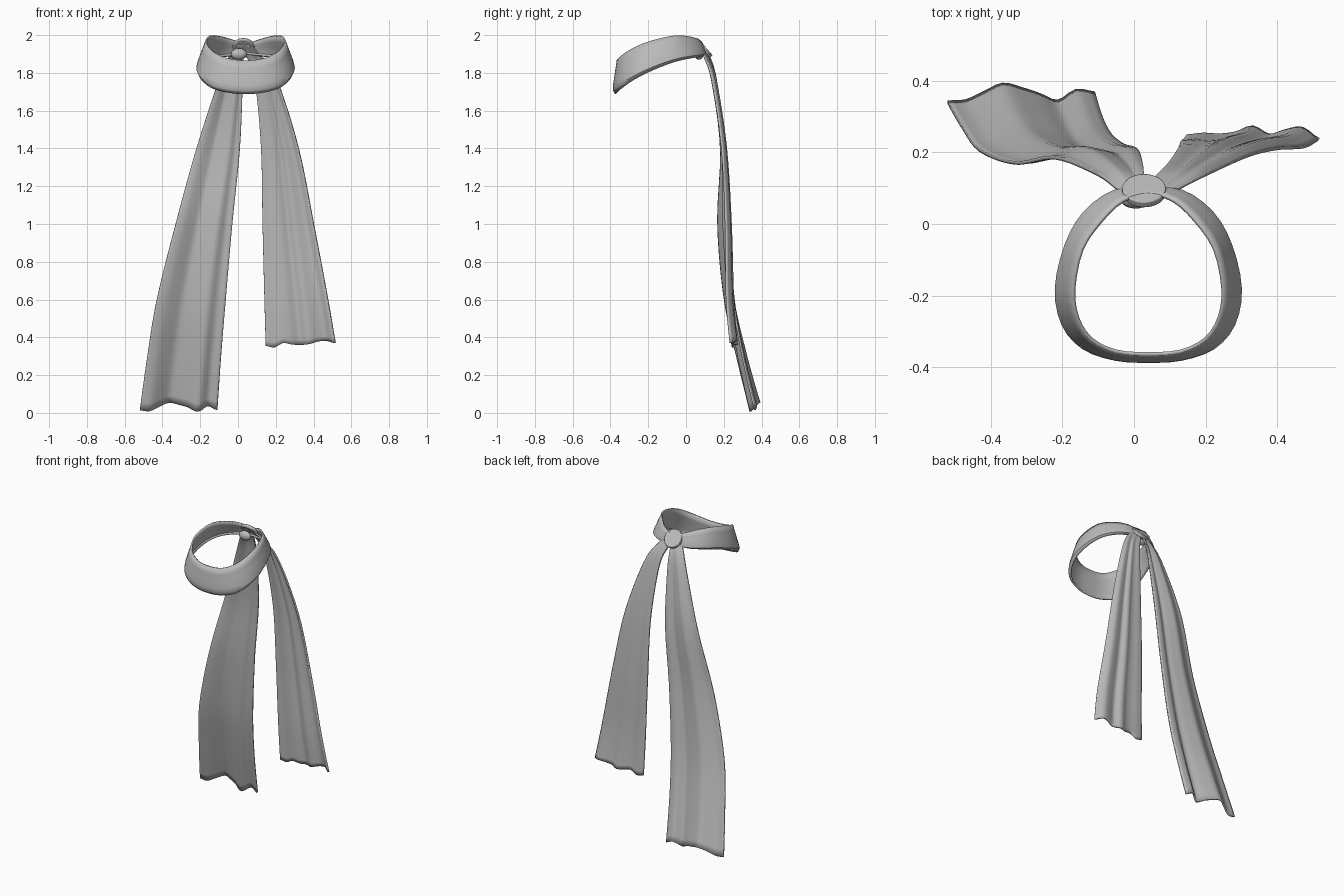
import bpy, math
from mathutils import Vector

if "Cube" in bpy.data.objects:
    bpy.data.objects.remove(bpy.data.objects["Cube"])

cloth = bpy.data.materials.new("grey cloth")
cloth.diffuse_color = (0.5, 0.5, 0.5, 1)
cloth.use_nodes = True
cloth.node_tree.nodes["Principled BSDF"].inputs["Base Color"].default_value = cloth.diffuse_color


def spline(pts, t, closed=False):
    """Smooth curve through tuples; t runs 0..1."""
    n = len(pts)
    s = t * (n if closed else n - 1)
    i = int(s) if closed else min(int(s), n - 2)
    f = s - i

    def get(k):
        return pts[k % n] if closed else pts[max(0, min(n - 1, k))]
    out = []
    for a, b, c, d in zip(get(i - 1), get(i), get(i + 1), get(i + 2)):
        out.append(b + 0.5 * f * (c - a + f * (2 * a - 5 * b + 4 * c - d
                                              + f * (3 * (b - c) + d - a))))
    return out


def finish(obj):
    obj.data.materials.clear()
    obj.data.materials.append(cloth)
    bpy.ops.object.select_all(action='DESELECT')
    obj.select_set(True)
    bpy.context.view_layer.objects.active = obj
    bpy.ops.object.shade_smooth_by_angle(angle=math.radians(40))


def ribbon(name, rows, closed=False):
    """Cloth sheet from rows of points, given a small thickness."""
    w, n = len(rows[0]), len(rows)
    faces = []
    for i in range(n if closed else n - 1):
        j = (i + 1) % n
        for k in range(w - 1):
            faces.append((i * w + k, i * w + k + 1, j * w + k + 1, j * w + k))
    mesh = bpy.data.meshes.new(name)
    mesh.from_pydata([p for r in rows for p in r], [], faces)
    obj = bpy.data.objects.new(name, mesh)
    bpy.context.collection.objects.link(obj)
    finish(obj)
    mod = obj.modifiers.new("thickness", 'SOLIDIFY')
    mod.thickness = 0.01
    mod.offset = 0


# Neck band: upper and lower edge stations from knot to front, mirrored
MID = 0.04
half = [
    (.04, .085, 1.955, .04, .095, 1.90),
    (-.03, .065, 1.975, -.055, .09, 1.89),
    (-.09, .01, 1.992, -.14, .03, 1.88),
    (-.145, -.07, 1.995, -.19, -.06, 1.86),
    (-.168, -.18, 1.97, -.217, -.18, 1.815),
    (-.158, -.26, 1.94, -.198, -.28, 1.765),
    (-.12, -.32, 1.905, -.14, -.345, 1.72),
    (-.05, -.355, 1.875, -.05, -.375, 1.697),
    (.04, -.362, 1.865, .04, -.38, 1.69),
]
loop = half + [(2 * MID - a, b, c, 2 * MID - d, e, f)
               for a, b, c, d, e, f in half[-2:0:-1]]
rows = []
for i in range(48):
    s = spline(loop, i / 48, True)
    up, low = Vector(s[:3]), Vector(s[3:])
    out = Vector((low.x - MID, low.y + 0.15, 0)).normalized()
    rows.append([up.lerp(low, v) + out * b for v, b in
                 ((0, 0), (.25, .002), (.5, .004), (.75, .006), (.9, .004), (1, -.01))])
ribbon("neck_band", rows, True)


def tail(name, keys, fold, hem):
    """Hanging tail: keys are (z, left x, left y, right x, right y)."""
    rows = []
    for i in range(33):
        t = i / 32
        z, xl, yl, xr, yr = spline(keys, t)
        row = []
        for k in range(25):
            u = k / 24
            dy = spline(fold, u)[0] * t
            dz = spline(hem, u)[0] * t ** 6
            row.append((xl + (xr - xl) * u, yl + (yr - yl) * u + dy, z + dz))
        rows.append(row)
    ribbon(name, rows)


def column(*values):
    return [(v,) for v in values]


# Long tail on the left, short tail on the right
tail("long_tail", [
    (1.95, 0, .065, .05, .075), (1.88, -.05, .10, .03, .125),
    (1.75, -.105, .14, .025, .16), (1.4, -.22, .185, .01, .205),
    (1.0, -.33, .17, -.03, .22), (.6, -.43, .205, -.065, .25),
    (.3, -.48, .27, -.09, .30), (.015, -.52, .34, -.11, .365)],
    column(0, 0, .02, .04, .025, .005, -.017, .01, 0),
    column(0, -.005, .02, .04, .03, .015, -.008, .022, 0))
tail("short_tail", [
    (1.95, .02, .075, .06, .065), (1.88, .05, .12, .13, .10),
    (1.75, .09, .16, .21, .14), (1.4, .122, .205, .32, .19),
    (1.0, .13, .225, .40, .21), (.6, .14, .235, .475, .215),
    (.36, .147, .245, .515, .235)],
    column(0, .006, .005, .012, .03, .008, .022, .03, 0),
    column(-.005, -.013, .01, .002, 0, .005, .018, .022, .01))

# Round disc covering the knot, facing up and back
normal = Vector((0, .76, .65))
bpy.ops.mesh.primitive_cylinder_add(
    vertices=32, radius=.061, depth=.022, location=(.028, .093, 1.932),
    rotation=normal.to_track_quat('Z', 'Y').to_euler())
disc = bpy.context.object
disc.name = "knot_disc"
bevel = disc.modifiers.new("soft rim", 'BEVEL')
bevel.width = .004
bevel.segments = 2
finish(disc)

# Small gathered lump on the inside of the knot
bpy.ops.mesh.primitive_uv_sphere_add(segments=20, ring_count=12, radius=1,
                                     location=(.005, .068, 1.9))
lump = bpy.context.object
lump.name = "knot_inside"
lump.scale = (.042, .025, .03)
finish(lump)
